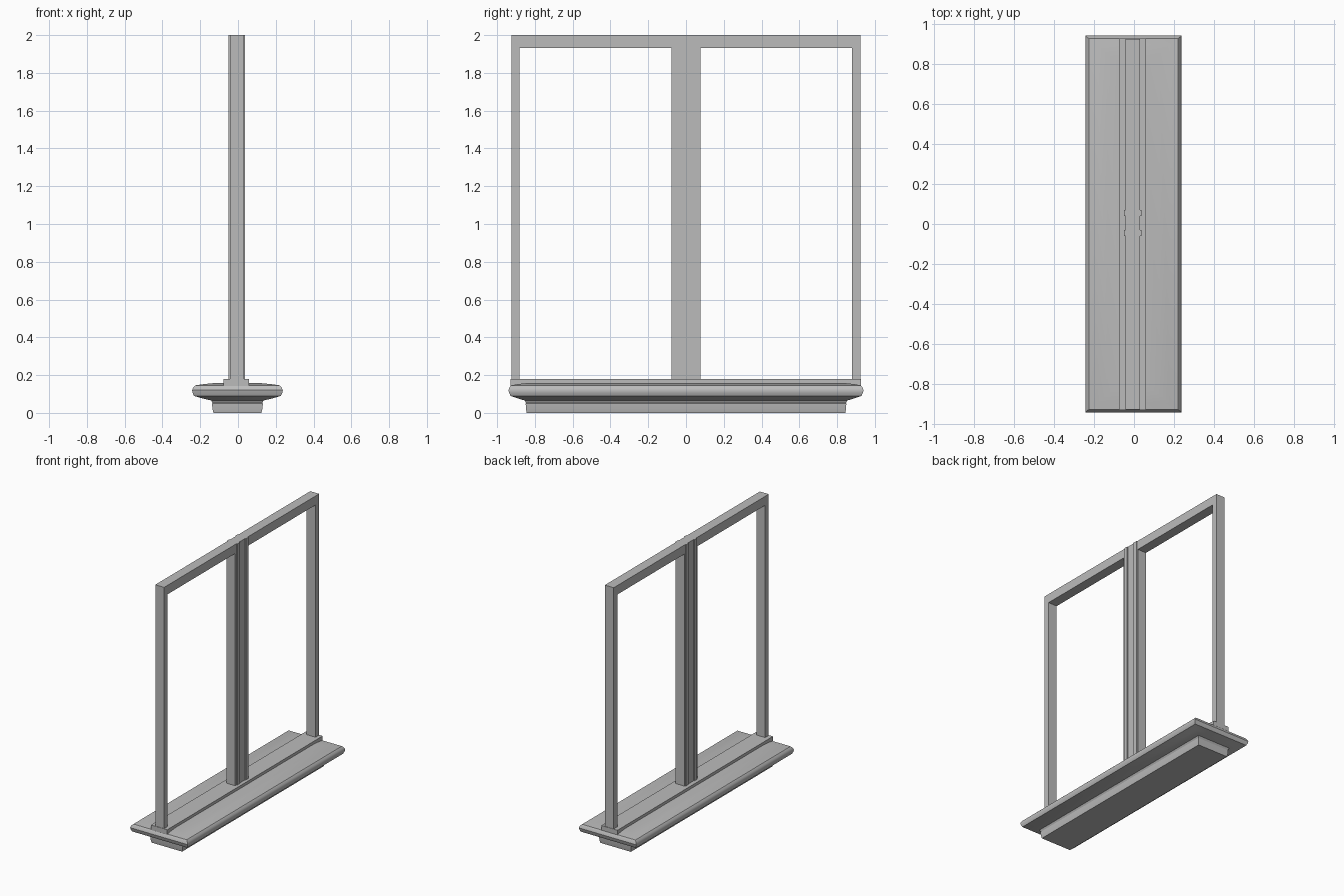
import bpy, bmesh

if "Cube" in bpy.data.objects:
    bpy.data.objects.remove(bpy.data.objects["Cube"], do_unlink=True)

grey = bpy.data.materials.new("plain grey")
grey.use_nodes = True
grey.diffuse_color = (0.5, 0.5, 0.5, 1)
grey.node_tree.nodes["Principled BSDF"].inputs["Base Color"].default_value = (0.5, 0.5, 0.5, 1)


def finish(name, bm, smooth=False):
    bmesh.ops.recalc_face_normals(bm, faces=bm.faces)
    mesh = bpy.data.meshes.new(name)
    bm.to_mesh(mesh)
    bm.free()
    mesh.materials.append(grey)
    obj = bpy.data.objects.new(name, mesh)
    bpy.context.collection.objects.link(obj)
    if smooth:
        bpy.ops.object.select_all(action="DESELECT")
        obj.select_set(True)
        bpy.context.view_layer.objects.active = obj
        bpy.ops.object.shade_smooth_by_angle(angle=0.6)


def box(name, x, y, z):
    bm = bmesh.new()
    bmesh.ops.create_cube(bm, size=1)
    for v in bm.verts:
        v.co = [a + (c + 0.5) * (b - a) for c, (a, b) in zip(v.co, (x, y, z))]
    finish(name, bm)


def prism(name, outline, z0, z1):
    bm = bmesh.new()
    face = bm.faces.new([bm.verts.new((x, y, z0)) for x, y in outline])
    top = bmesh.ops.extrude_face_region(bm, geom=[face])["geom"]
    for v in top:
        if isinstance(v, bmesh.types.BMVert):
            v.co.z = z1
    finish(name, bm)


def mitred_moulding(name, profile, cx):
    """Sweep a (half width, half length, height) profile round a rectangle."""
    bm = bmesh.new()
    rings = [[bm.verts.new((cx + sx * hx, sy * hy, z))
              for sx, sy in ((-1, -1), (1, -1), (1, 1), (-1, 1))]
             for hx, hy, z in profile]
    for low, high in zip(rings, rings[1:]):
        for i in range(4):
            j = (i + 1) % 4
            bm.faces.new((low[i], low[j], high[j], high[i]))
    bm.faces.new(rings[0])
    bm.faces.new(rings[-1])
    finish(name, bm, True)


# Sill: stepped plinth below a rounded, mitred slab
mitred_moulding("sill_plinth", [
    (0.127, 0.843, 0), (0.132, 0.847, 0.02), (0.135, 0.849, 0.05),
    (0.131, 0.846, 0.052), (0.14, 0.856, 0.068)], -0.003)
mitred_moulding("sill_slab", [
    (0.14, 0.856, 0.066), (0.19, 0.893, 0.078), (0.23, 0.929, 0.09),
    (0.237, 0.936, 0.105), (0.24, 0.94, 0.12), (0.234, 0.934, 0.135),
    (0.222, 0.925, 0.146), (0.18, 0.893, 0.152), (0.13, 0.85, 0.157),
    (0.06, 0.80, 0.159)], -0.003)

# Raised track under the frame
box("sill_track", (-0.076, 0.059), (-0.928, 0.926), (0.13, 0.18))

# Outer frame
BACK, FRONT = -0.043, 0.031
box("end_post_front", (BACK, FRONT), (-0.925, -0.882), (0.17, 1.94))
box("end_post_back", (BACK, FRONT), (0.88, 0.923), (0.17, 1.94))
box("top_rail", (BACK, FRONT), (-0.925, 0.923), (1.932, 2.0))

# Centre post with two shallow ridges on each face
ridge = 0.006
side = [(FRONT, -0.078)]
for a, b in ((-0.06, -0.03), (0.04, 0.07)):
    side += [(FRONT, a), (FRONT + ridge, a), (FRONT + ridge, b), (FRONT, b)]
side.append((FRONT, 0.078))
mirrored = [(BACK + FRONT - x, y) for x, y in reversed(side)]
prism("centre_post", side + mirrored, 0.17, 2.0)
